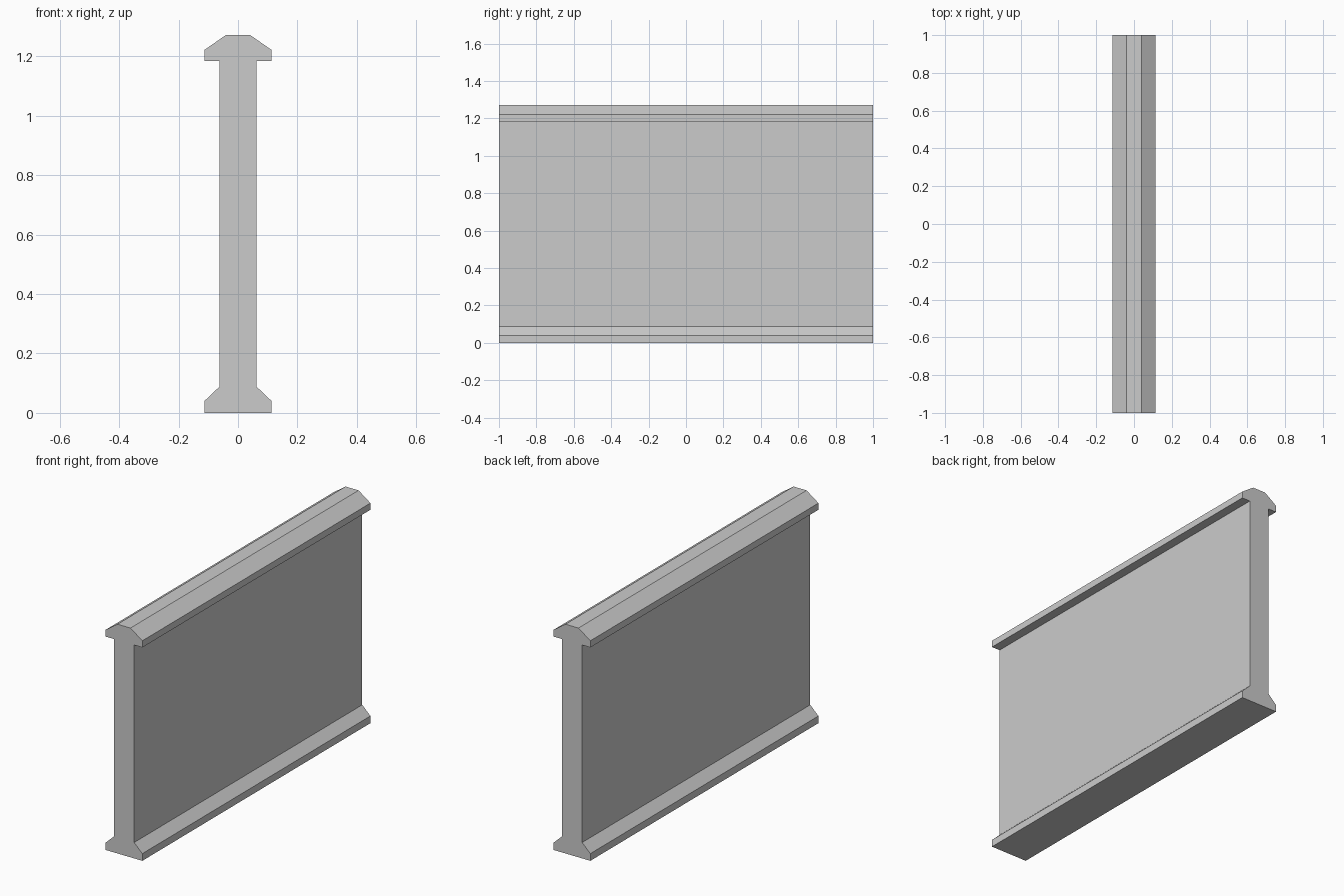
import bpy
import bmesh

# Remove the default cube
cube = bpy.data.objects.get("Cube")
if cube:
    bpy.data.objects.remove(cube, do_unlink=True)

# Plain grey material
grey = bpy.data.materials.new("concrete_grey")
grey.use_nodes = True
colour = (0.6, 0.6, 0.6, 1.0)
grey.diffuse_color = colour
grey.node_tree.nodes["Principled BSDF"].inputs["Base Color"].default_value = colour

# Right half of the cross-section: foot, web, overhanging cap
half = [(0.113, 0), (0.113, 0.04), (0.0625, 0.088), (0.0625, 1.184),
        (0.113, 1.184), (0.113, 1.221), (0.04, 1.272)]
profile = half + [(-x, z) for x, z in reversed(half)]

# Extrude the mirrored section along the wall's length
LENGTH = 2.0
bm = bmesh.new()
end = bm.faces.new([bm.verts.new((x, -LENGTH / 2, z)) for x, z in profile])
result = bmesh.ops.extrude_face_region(bm, geom=[end], use_keep_orig=True)
far = [v for v in result["geom"] if isinstance(v, bmesh.types.BMVert)]
bmesh.ops.translate(bm, verts=far, vec=(0, LENGTH, 0))
bmesh.ops.recalc_face_normals(bm, faces=bm.faces)

mesh = bpy.data.meshes.new("wall_panel")
bm.to_mesh(mesh)
bm.free()
mesh.materials.append(grey)
wall = bpy.data.objects.new("wall_panel", mesh)
bpy.context.collection.objects.link(wall)
